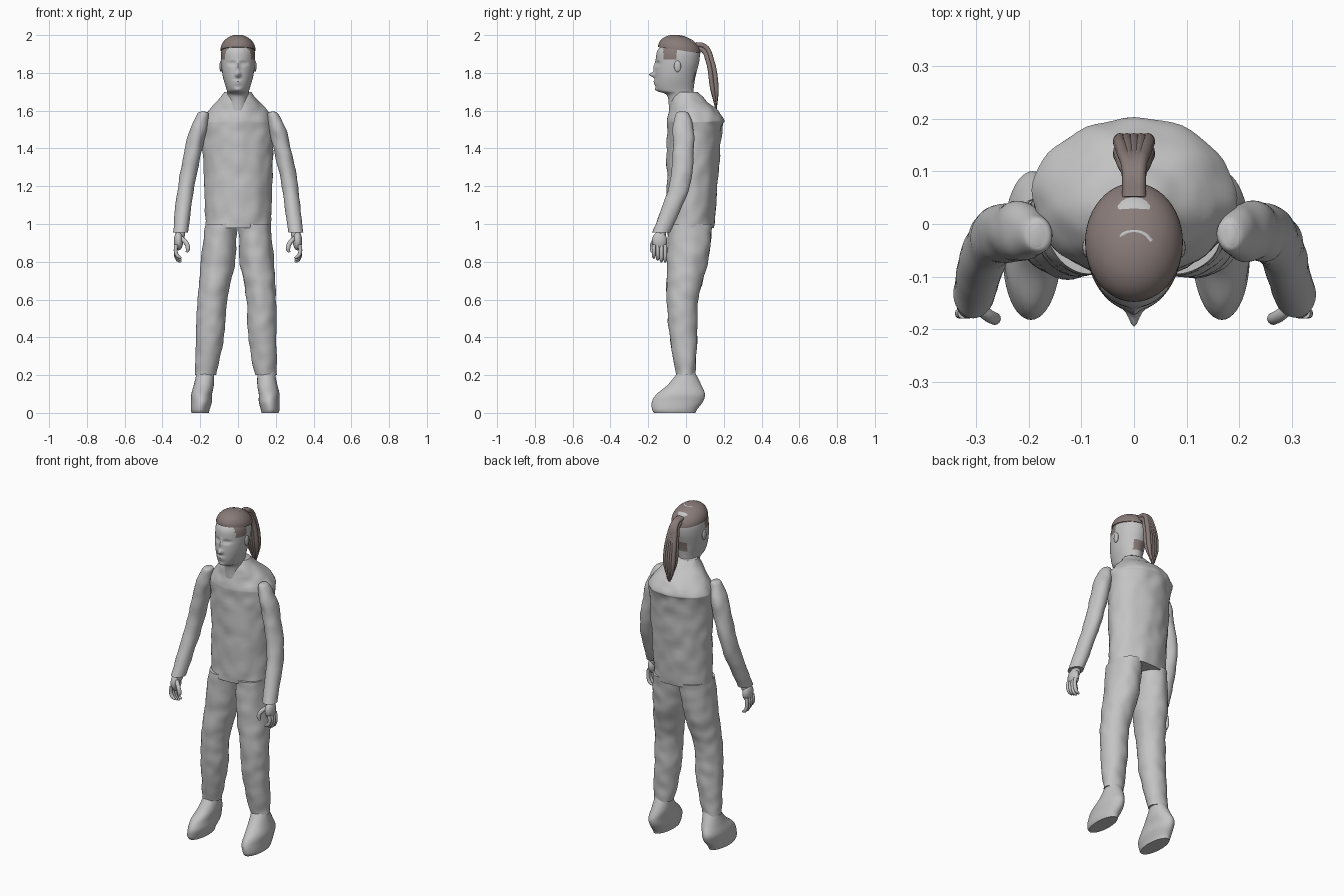
import bpy, bmesh, math
from mathutils import Vector, noise

cube = bpy.data.objects.get("Cube")
if cube:
    bpy.data.objects.remove(cube, do_unlink=True)


def material(name, red, green, blue):
    mat = bpy.data.materials.new(name)
    mat.use_nodes = True
    mat.diffuse_color = (red, green, blue, 1)
    shader = mat.node_tree.nodes["Principled BSDF"]
    shader.inputs["Base Color"].default_value = mat.diffuse_color
    return mat


GREY = material("plain grey", .55, .55, .55)
BROWN = material("hair brown", .25, .2, .19)


def link(name, data, mat):
    data.materials.append(mat)
    obj = bpy.data.objects.new(name, data)
    bpy.context.collection.objects.link(obj)
    return obj


def finish(name, bm, mat):
    bmesh.ops.recalc_face_normals(bm, faces=bm.faces)
    mesh = bpy.data.meshes.new(name)
    bm.to_mesh(mesh)
    bm.free()
    mesh.shade_smooth()
    mesh.set_sharp_from_angle(angle=math.radians(50))
    return link(name, mesh, mat)


def blend(rings, steps):
    """Interpolate the ring values so the loft passes smoothly through each ring."""
    last = len(rings) - 1
    for i in range(last):
        near = [rings[max(0, min(last, i + k))] for k in (-1, 0, 1, 2)]
        for step in range(steps):
            t = step / steps
            yield [b + t / 2 * (c - a + t * (2 * a - 5 * b + 4 * c - d + t * (3 * (b - c) + d - a)))
                   for a, b, c, d in zip(*near)]
    yield rings[last]


def loft(name, rings, mat=GREY, sides=48, steps=8, mirror=1, tilt=0, wrinkle=0, shape=None):
    """Skin a row of oval rings: (height, x centre, half width, y front, y back)."""
    bm = bmesh.new()
    rows = []
    for z, x, half, front, back in blend(rings, steps):
        row = []
        for k in range(sides):
            angle = math.tau * k / sides
            out = Vector((mirror * math.cos(angle), math.sin(angle), 0))
            dy = (back - front) / 2 * out.y
            p = Vector((mirror * x + half * out.x, (front + back) / 2 + dy, z - tilt * dy))
            if shape:
                shape(p)
            p += out * wrinkle * noise.noise(p * 16)
            row.append(bm.verts.new(p))
        rows.append(row)
    for low, high in zip(rows, rows[1:]):
        for k in range(sides):
            bm.faces.new((low[k - 1], low[k], high[k], high[k - 1]))
    bm.faces.new(rows[0])
    bm.faces.new(rows[-1])
    return finish(name, bm, mat)


def ball(name, centre, size):
    bm = bmesh.new()
    bmesh.ops.create_uvsphere(bm, u_segments=20, v_segments=12, radius=1)
    bmesh.ops.scale(bm, vec=size, verts=bm.verts)
    bmesh.ops.translate(bm, vec=centre, verts=bm.verts)
    return finish(name, bm, GREY)


def tube(name, points, radius, mat=GREY, mirror=1, taper=.5):
    """A rounded curve through the points, narrowing at its last point."""
    curve = bpy.data.curves.new(name, "CURVE")
    curve.dimensions = "3D"
    curve.bevel_depth = radius
    curve.resolution_u = 6
    curve.use_fill_caps = True
    spline = curve.splines.new("BEZIER")
    spline.bezier_points.add(len(points) - 1)
    for knot, (x, y, z) in zip(spline.bezier_points, points):
        knot.co = (mirror * x, y, z)
        knot.handle_left_type = knot.handle_right_type = "AUTO"
    spline.bezier_points[-1].radius = taper
    return link(name, curve, mat)


# Jacket body with sloping shoulders and a raised collar
loft("jacket", [
    (.98, 0, .175, -.1, .15), (1.25, 0, .18, -.1, .17), (1.5, 0, .19, -.1, .19), (1.55, 0, .19, -.1, .2),
    (1.6, 0, .155, -.09, .17), (1.65, 0, .11, -.08, .11), (1.7, 0, .07, -.06, .06)],
    sides=64, steps=10, wrinkle=.008)

# Soft pushes that form the face: x, height, width, tallness, push along y
NOSE_TIP = (0, 1.79, .012, .012, -.03)
NOSE_BRIDGE = (0, 1.83, .01, .03, -.01)
EYE_SOCKET = (.03, 1.85, .02, .01, .012)
EYEBALL = (.03, 1.85, .01, .005, -.006)
LIPS = (0, 1.75, .02, .01, -.01)
MOUTH = (0, 1.75, .02, .003, .008)
CHIN = (0, 1.71, .02, .01, -.008)


def sculpt_face(p):
    if p.y < -.08:
        p.y += sum(push * math.exp(-((abs(p.x) - x) / wide) ** 2 - ((p.z - z) / tall) ** 2)
                   for x, z, wide, tall, push in
                   (NOSE_TIP, NOSE_BRIDGE, EYE_SOCKET, EYEBALL, LIPS, MOUTH, CHIN))


# Head and neck, with hair painted on the temples and nape
head = loft("head", [
    (1.6, 0, .055, -.09, .04), (1.68, 0, .055, -.1, .04), (1.71, 0, .06, -.155, .04),
    (1.78, 0, .08, -.165, .05), (1.86, 0, .09, -.16, .07), (1.92, 0, .087, -.15, .07),
    (1.97, 0, .06, -.1, .04), (1.99, 0, .01, -.05, -.02)],
    sides=96, steps=12, shape=sculpt_face)
head.data.materials.append(BROWN)
for face in head.data.polygons:
    x, y, z = face.center
    temple = z > 1.87 and -.12 < y < -.05
    nape = 1.75 < z < 1.81 and y > .03 and abs(x) < .035
    face.material_index = int(temple or nape)

# Hair cap: a dome, higher at the forehead than at the back
dome = [math.radians(a) for a in range(0, 90, 8)]
loft("hair_cap", [
    (1.92 + .08 * math.sin(a), 0, .093 * math.cos(a), -.035 - .113 * math.cos(a), -.035 + .113 * math.cos(a))
    for a in dome], mat=BROWN, steps=2, tilt=.15)

# Bare parting on the crown
tube("crown_parting", [(.035 * math.cos(a), -.045 + .03 * math.sin(a), 1.99) for a in (.4, 1, 1.6, 2.2, 2.8)],
     .006)

# Ponytail made of two layers of overlapping strands
for x in (-.02, -.01, 0, .01, .02):
    for y in (0, -.02):
        tube("ponytail_strand", [(x / 2, .05, 1.95 + y), (x / 2, .1 + y / 2, 1.94 + y), (x, .135 + y, 1.87),
                                 (x * 1.3, .16 + y, 1.72), (x / 2, .16, 1.6 + abs(x))],
             .013, BROWN, taper=.2)


def stance(p):
    """The right leg stands slightly wider than the left."""
    if p.x < 0:
        p.x -= .03 * max(0, 1 - p.z)


for side, label in ((1, "left"), (-1, "right")):
    ball(label + "_ear", (.09 * side, -.045, 1.835), (.008, .018, .03))

    # Sleeves bend forward below the elbow
    loft(label + "_sleeve", [
        (1.595, .185, .01, -.04, 0), (1.58, .185, .03, -.055, .015), (1.5, .21, .045, -.07, .04),
        (1.4, .235, .046, -.07, .04), (1.2, .275, .043, -.09, .02), (.955, .305, .04, -.178, -.085)],
        mirror=side, wrinkle=.005)

    # Hands with curled fingers and a thumb
    ball(label + "_palm", (.315 * side, -.14, .91), (.025, .04, .05))
    ball(label + "_wrist", (.305 * side, -.13, .95), (.025, .025, .04))
    for finger in range(4):
        y = -.17 + finger * .02
        drop = .01 * min(finger, 2)
        tube(label + "_finger", [(.325, y, .89), (.33, y, .855), (.318, y, .83 - drop), (.3, y, .82 - drop)],
             .01, mirror=side)
    tube(label + "_thumb", [(.3, -.155, .925), (.275, -.175, .9), (.265, -.18, .87), (.272, -.18, .85)],
         .012, mirror=side)

    # Trouser legs
    loft(label + "_trouser_leg", [
        (1, .088, .085, -.095, .14), (.8, .1, .09, -.1, .115), (.6, .123, .078, -.1, .065),
        (.4, .13, .075, -.085, .058), (.2, .148, .058, -.05, .05)],
        mirror=side, steps=12, wrinkle=.006, shape=stance)

    # Shoes with a low toe and rounded heel
    loft(label + "_shoe", [
        (0, .17, .045, -.17, .05), (.02, .17, .05, -.18, .06), (.06, .165, .055, -.18, .09),
        (.1, .165, .055, -.155, .1), (.15, .155, .053, -.095, .08), (.22, .148, .045, -.04, .045)],
        mirror=side, shape=stance)
